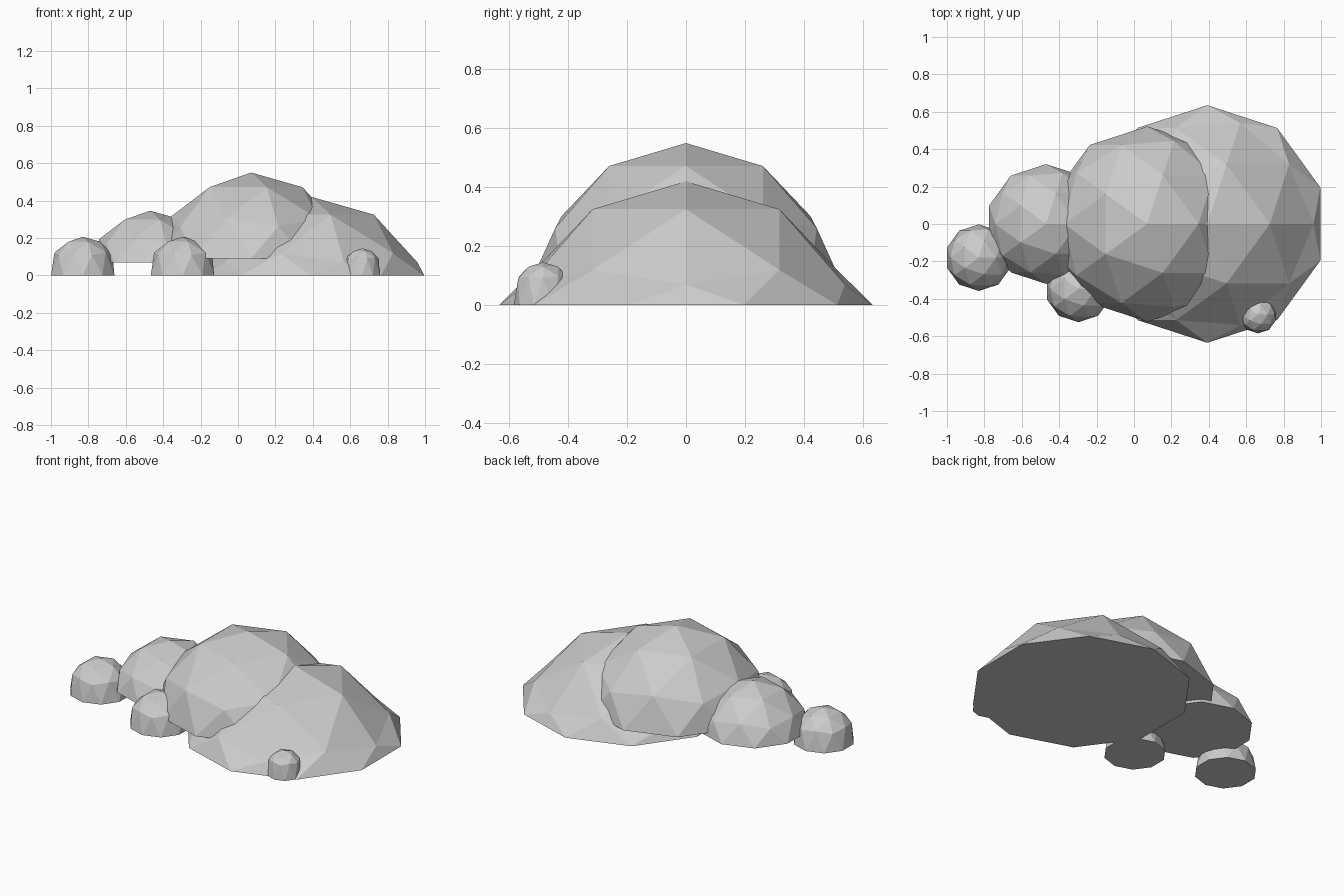
import bpy

if "Cube" in bpy.data.objects:
    bpy.data.objects.remove(bpy.data.objects["Cube"])


def boulder(name, centre, radius, floor):
    """Low-poly ball whose lower half is pressed flat onto a floor height."""
    bpy.ops.mesh.primitive_ico_sphere_add(subdivisions=2, radius=radius, location=centre)
    ob = bpy.context.object
    ob.name = name
    for v in ob.data.vertices:
        if v.co.z < 0.1 * radius:
            v.co.z = floor - centre[2]
    ob.data.update()
    return ob


# Main mounds
boulder("large_mound", (0.392, 0, -0.215), 0.635, 0.0)
boulder("middle_mound", (0.07, 0, 0.028), 0.522, 0.09)
boulder("small_mound", (-0.47, 0, 0.026), 0.32, 0.07)

# Small stones around the base
boulder("left_stone", (-0.83, -0.18, 0.029), 0.178, 0.0)
boulder("front_stone", (-0.297, -0.347, 0.029), 0.178, 0.0)
boulder("right_stone", (0.663, -0.485, 0.045), 0.1, 0.0)
